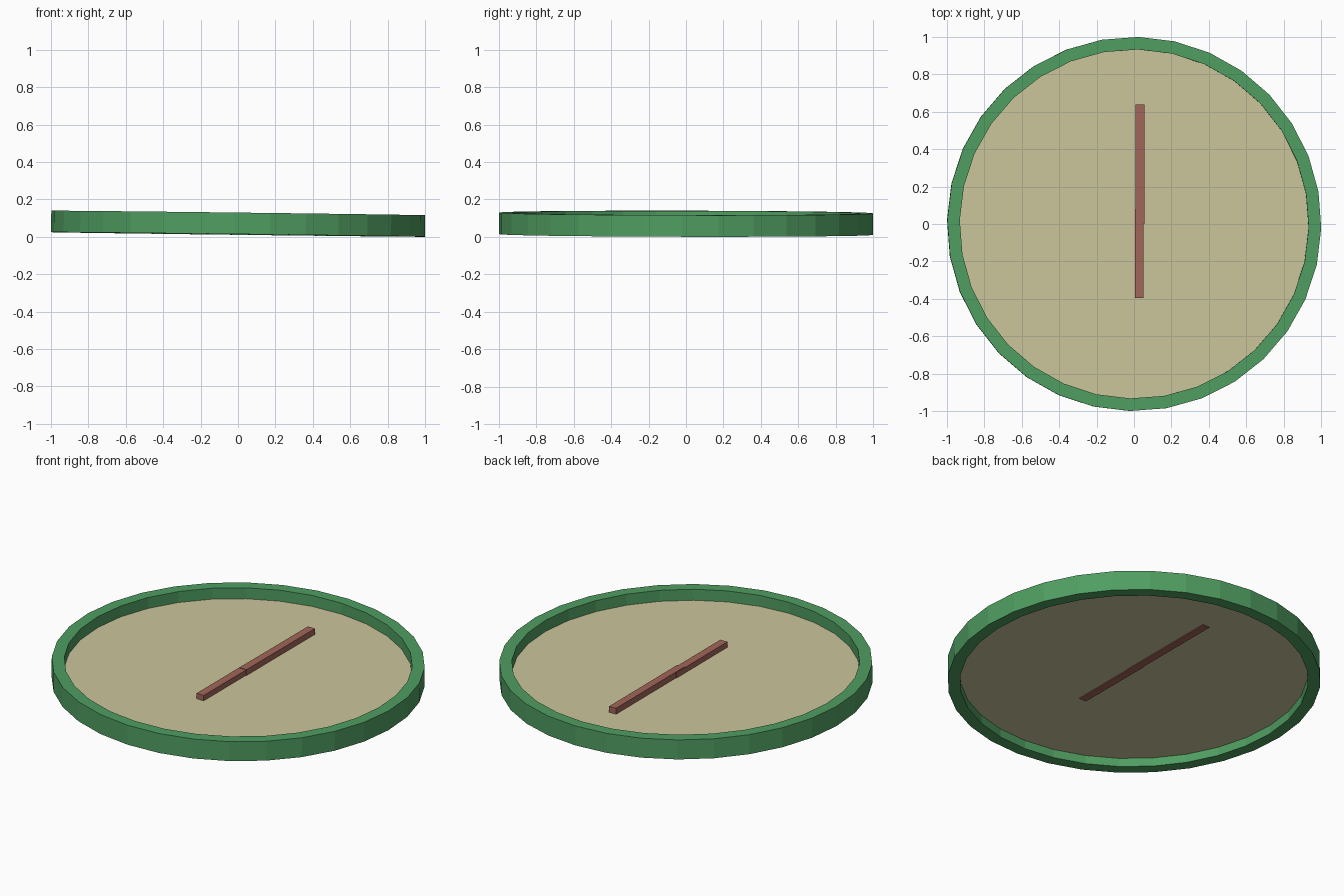
import bpy, bmesh
from math import cos, sin, pi, radians
from mathutils import Matrix

if "Cube" in bpy.data.objects:
    bpy.data.objects.remove(bpy.data.objects["Cube"])

SIDES = 32
PHASE = radians(-1.3)
H = 0.115            # rim height
R_OUT, R_IN = 1.0, 0.933
DIAL_Z = 0.05
# the whole clock leans very slightly
TILT = (Matrix.Translation((0, 0, 0.0125))
        @ Matrix.Rotation(0.0122, 4, 'Y') @ Matrix.Rotation(-0.002, 4, 'X'))


def material(name, rgb):
    m = bpy.data.materials.new(name)
    m.diffuse_color = (*rgb, 1)
    m.use_nodes = True
    m.node_tree.nodes["Principled BSDF"].inputs["Base Color"].default_value = m.diffuse_color
    return m


def finish(bm, name, mat):
    bmesh.ops.transform(bm, matrix=TILT, verts=bm.verts)
    me = bpy.data.meshes.new(name)
    bm.to_mesh(me)
    bm.free()
    me.materials.append(mat)
    ob = bpy.data.objects.new(name, me)
    bpy.context.collection.objects.link(ob)
    return ob


def ring(bm, r, z):
    return [bm.verts.new((r * cos(PHASE + 2 * pi * i / SIDES),
                          r * sin(PHASE + 2 * pi * i / SIDES), z))
            for i in range(SIDES)]


def bar(name, x0, x1, y0, y1, z0, z1, mat):
    bm = bmesh.new()
    bmesh.ops.create_cube(bm, size=1, matrix=Matrix.Translation(
        ((x0 + x1) / 2, (y0 + y1) / 2, (z0 + z1) / 2))
        @ Matrix.Diagonal((x1 - x0, y1 - y0, z1 - z0, 1)))
    return finish(bm, name, mat)


green = material("rim_green", (0.08, 0.34, 0.12))
cream = material("dial_cream", (0.60, 0.56, 0.33))
brown = material("hand_brown", (0.36, 0.13, 0.10))

# rim: rectangular section swept round
bm = bmesh.new()
loops = [ring(bm, r, z) for r, z in
         ((R_OUT, 0), (R_OUT, H), (R_IN, H), (R_IN, 0))]
for k in range(4):
    a, b = loops[k], loops[(k + 1) % 4]
    for i in range(SIDES):
        j = (i + 1) % SIDES
        bm.faces.new((a[i], a[j], b[j], b[i]))
bmesh.ops.recalc_face_normals(bm, faces=bm.faces)
finish(bm, "rim", green)

# dial: flat disc recessed inside the rim
bm = bmesh.new()
bm.faces.new(ring(bm, R_IN, DIAL_Z))
finish(bm, "dial", cream)

# hands: long one up, short one down, just piercing the dial
bar("minute_hand", 0.008, 0.054, 0.0, 0.64, DIAL_Z - 0.004, DIAL_Z + 0.035, brown)
bar("hour_hand", 0.004, 0.051, -0.395, 0.08, DIAL_Z - 0.004, DIAL_Z + 0.032, brown)
